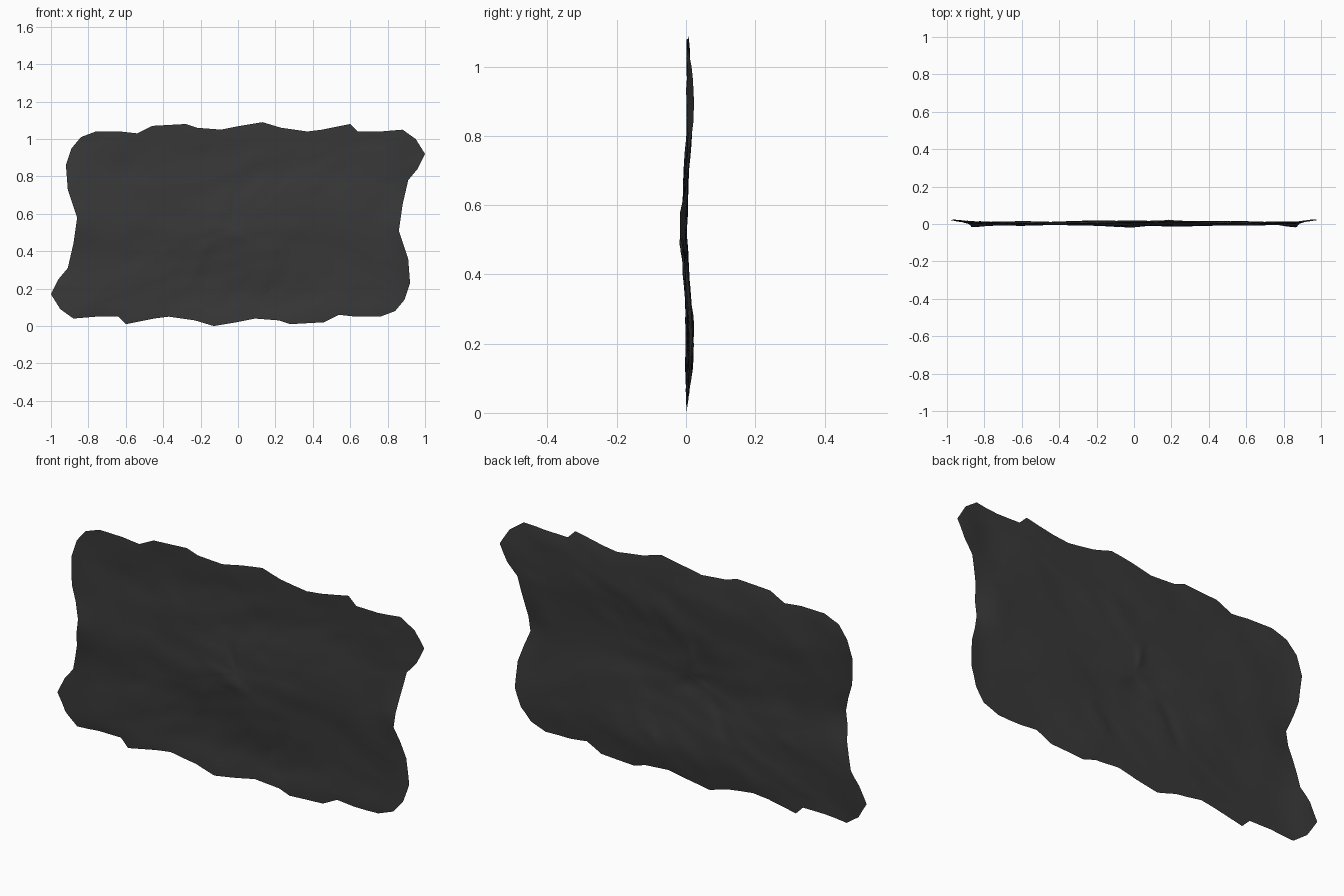
import bpy, bmesh, math
from mathutils import Vector, noise

cube = bpy.data.objects.get("Cube")
if cube:
    bpy.data.objects.remove(cube, do_unlink=True)

MID = 0.545
RINGS = 20
THICK = 0.004

# Upper half of the ragged outline; the lower half is the same turned half a circle
upper = [(-.86, .58), (-.91, .73), (-.92, .86), (-.89, .95), (-.84, 1.01), (-.76, 1.04),
         (-.63, 1.04), (-.54, 1.03), (-.46, 1.07), (-.28, 1.08), (-.22, 1.06), (-.09, 1.05),
         (.01, 1.07), (.13, 1.09), (.23, 1.06), (.37, 1.04), (.45, 1.05), (.6, 1.08),
         (.64, 1.04), (.76, 1.04), (.88, 1.05), (.95, 1), (1, .92), (.96, .84),
         (.91, .78), (.88, .65)]
half = [Vector((x, z - MID)) for x, z in upper]
corners = half + [-p for p in half]
outline = []
for i, p in enumerate(corners):
    q = corners[(i + 1) % len(corners)]
    outline += [p, p.lerp(q, .5)]


def bump(x, z, cx, cz, rx, rz, tilt=0):
    """Soft round or stretched dent centred on (cx, cz)."""
    dx, dz = x - cx, z - cz
    c, s = math.cos(tilt), math.sin(tilt)
    a, b = (dx * c + dz * s) / rx, (dz * c - dx * s) / rz
    return math.exp(-a * a - b * b)


def depth(x, z):
    """Wavy, crumpled depth of the sheet."""
    y = .003 - .008 * math.cos(z * math.pi / .36) * (.75 + .35 * math.cos(4.8 * x))
    # Wrinkles that run up to the right
    u, v = x + .35 * z, z - .35 * x
    y += .007 * noise.noise(Vector((u * 3, v * 6, .5)))
    y += .004 * noise.noise(Vector((u * 7, v * 12, 3)))
    # Curled corners and pinched waist
    y += .012 * max(0, min(1, (abs(x) - .85) / .1))
    y -= .02 * (bump(x, z, -.87, 0, .06, .08) + bump(x, z, .87, 0, .06, .08))
    # Small creases near the middle and the lower right
    y += .01 * bump(x, z, .2, -.32, .09, .02, .9)
    y -= .008 * bump(x, z, -.2, -.18, .1, .03, 1.3)
    y -= .007 * bump(x, z, -.05, -.04, .1, .025, -.4)
    y += .006 * bump(x, z, -.03, .08, .02, .05)
    return y


# Front and back skins share the rim
bm = bmesh.new()
rim = [bm.verts.new((p.x, depth(p.x, p.y), p.y + MID)) for p in outline]
n = len(outline)
for side in (-1, 1):
    centre = bm.verts.new((0, depth(0, 0) + side * THICK, MID))
    previous = None
    for r in range(1, RINGS + 1):
        t = r / RINGS
        if r == RINGS:
            ring = rim
        else:
            off = side * THICK * math.sqrt(1 - t ** 4)
            ring = [bm.verts.new((p.x * t, depth(p.x * t, p.y * t) + off, p.y * t + MID))
                    for p in outline]
        for i in range(n):
            j = (i + 1) % n
            if previous:
                bm.faces.new((previous[i], previous[j], ring[j], ring[i]))
            else:
                bm.faces.new((centre, ring[j], ring[i]))
        previous = ring
bmesh.ops.recalc_face_normals(bm, faces=bm.faces)

mesh = bpy.data.meshes.new("crumpled_sheet")
bm.to_mesh(mesh)
bm.free()
sheet = bpy.data.objects.new("crumpled_sheet", mesh)
bpy.context.collection.objects.link(sheet)

# Dark grey material
mat = bpy.data.materials.new("charcoal_grey")
mat.use_nodes = True
colour = (.04, .04, .041, 1)
mat.diffuse_color = colour
mat.node_tree.nodes["Principled BSDF"].inputs["Base Color"].default_value = colour
mesh.materials.append(mat)

bpy.ops.object.select_all(action="DESELECT")
sheet.select_set(True)
bpy.context.view_layer.objects.active = sheet
bpy.ops.object.shade_smooth_by_angle(angle=math.radians(35))
